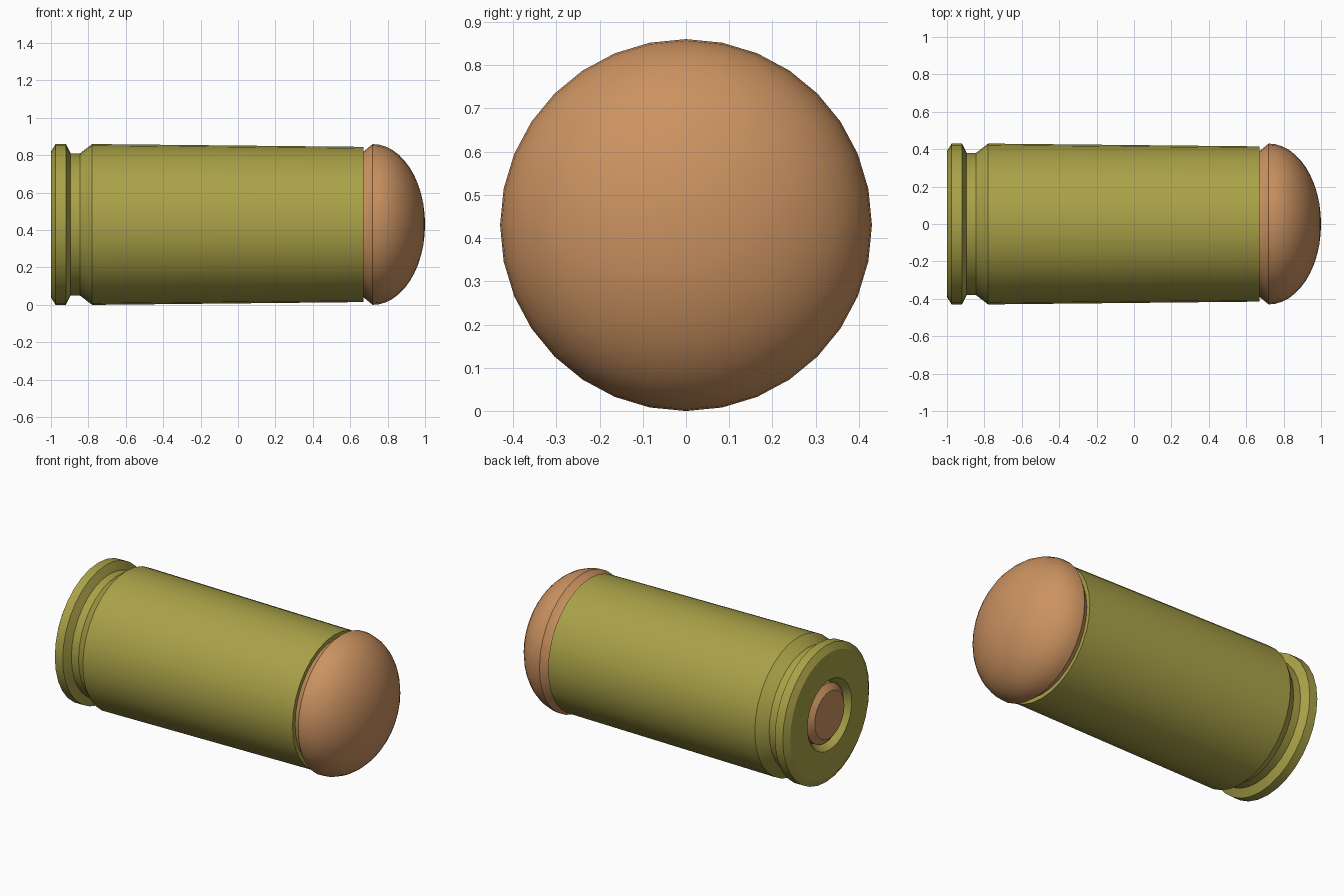
import bpy
import bmesh
from math import sin, cos, pi, radians
from mathutils import Vector

SIDES = 32
RADIUS = 0.43

if "Cube" in bpy.data.objects:
    bpy.data.objects.remove(bpy.data.objects["Cube"], do_unlink=True)


def make_material(name, colour):
    mat = bpy.data.materials.new(name)
    mat.use_nodes = True
    mat.diffuse_color = colour
    bsdf = next(n for n in mat.node_tree.nodes if n.type == 'BSDF_PRINCIPLED')
    bsdf.inputs["Base Color"].default_value = colour
    return mat


def lathe(name, profile, mat):
    """Spin (x, radius) points around the long axis."""
    bm = bmesh.new()
    verts = [bm.verts.new((x, 0, r)) for x, r in profile]
    edges = [bm.edges.new(pair) for pair in zip(verts, verts[1:])]
    bmesh.ops.spin(bm, geom=verts + edges, cent=(0, 0, 0), axis=(1, 0, 0),
                   angle=2 * pi, steps=SIDES, use_duplicate=False)
    bmesh.ops.remove_doubles(bm, verts=bm.verts, dist=0.0005)
    bmesh.ops.holes_fill(bm, edges=[e for e in bm.edges if e.is_boundary], sides=0)
    bmesh.ops.recalc_face_normals(bm, faces=bm.faces)
    mesh = bpy.data.meshes.new(name)
    bm.to_mesh(mesh)
    bm.free()
    mesh.materials.append(mat)
    obj = bpy.data.objects.new(name, mesh)
    obj.location = Vector((0, 0, RADIUS))
    bpy.context.collection.objects.link(obj)
    bpy.ops.object.select_all(action='DESELECT')
    obj.select_set(True)
    bpy.context.view_layer.objects.active = obj
    bpy.ops.object.shade_smooth_by_angle(angle=radians(30))
    return obj


brass = make_material("brass", (0.40, 0.36, 0.065, 1))
copper = make_material("copper", (0.60, 0.29, 0.12, 1))

# Case: primer pocket, rim, extractor groove, tapered wall, open mouth
lathe("case", [
    (-0.93, 0.18), (-0.96, 0.19), (-1.0, 0.22),
    (-1.0, 0.39), (-0.975, RADIUS), (-0.92, RADIUS),
    (-0.895, 0.38), (-0.845, 0.38), (-0.78, RADIUS),
    (0.67, 0.415), (0.67, 0.38), (0.6, 0.38),
], brass)

# Bullet: seated shank, flared shoulder and rounded nose
steps = 12
nose = [(0.72 + 0.28 * sin(t), RADIUS * cos(t))
        for t in (i * pi / 2 / steps for i in range(steps + 1))]
lathe("bullet", [(0.61, 0.375), (0.665, 0.385)] + nose, copper)

# Primer: bevelled disc set in the base
lathe("primer", [(-1.0, 0.147), (-0.97, 0.185), (-0.94, 0.185)], copper)
